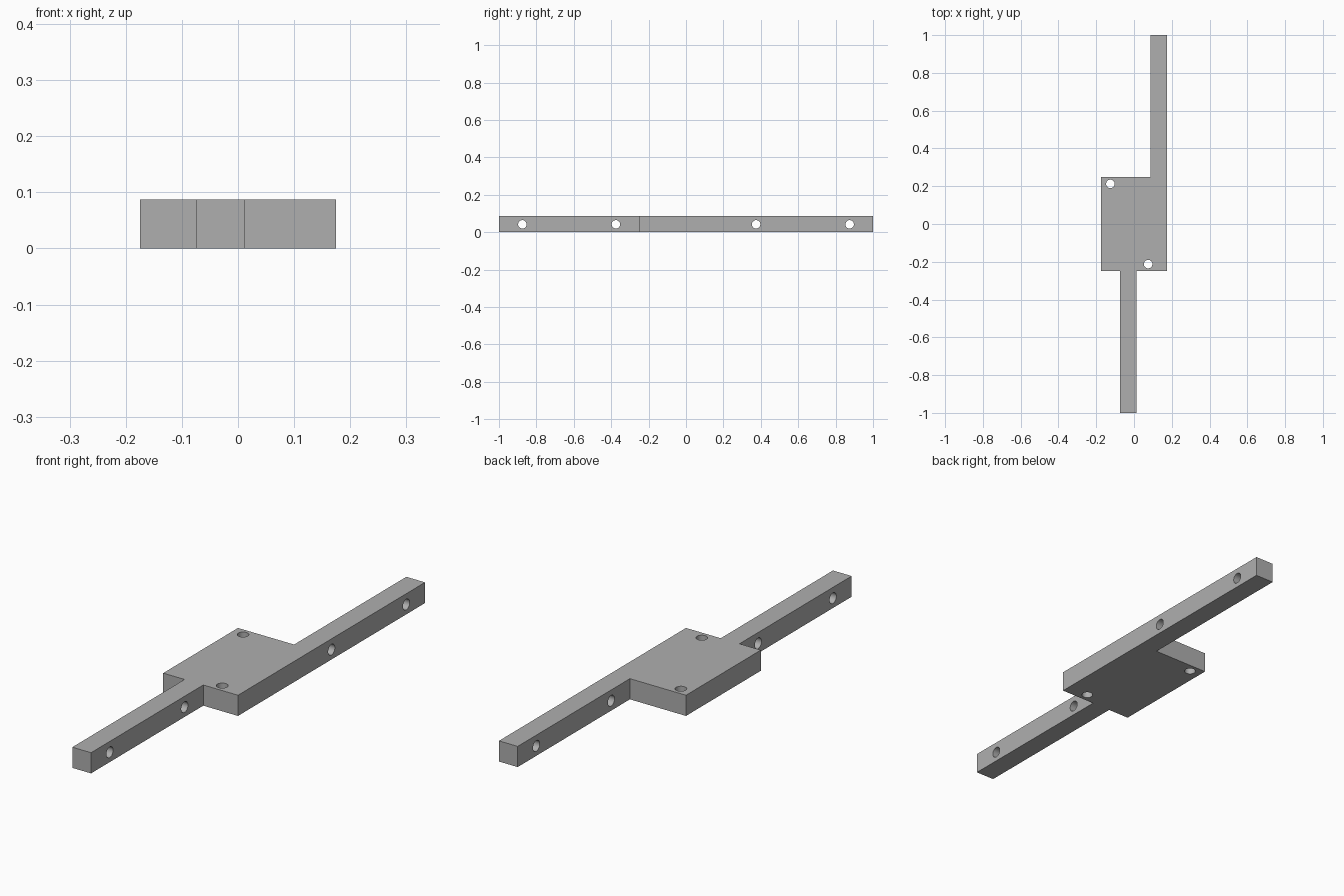
import bpy
import bmesh
from math import pi, radians

cube = bpy.data.objects.get("Cube")
if cube:
    bpy.data.objects.remove(cube, do_unlink=True)

THICK = 0.0875
HOLE_R = 0.0225

grey = bpy.data.materials.new("plain grey")
grey.use_nodes = True
colour = (0.43, 0.43, 0.43, 1)
grey.diffuse_color = colour
grey.node_tree.nodes["Principled BSDF"].inputs["Base Color"].default_value = colour

# Plate with an arm at each end, extruded from one outline
outline = [(-0.175, -0.25), (-0.075, -0.25), (-0.075, -1), (0.0125, -1),
           (0.0125, -0.25), (0.175, -0.25), (0.175, 1), (0.0875, 1),
           (0.0875, 0.25), (-0.175, 0.25)]
bm = bmesh.new()
base = bm.faces.new([bm.verts.new((x, y, 0)) for x, y in outline])
top = bmesh.ops.extrude_face_region(bm, geom=[base])["geom"]
bmesh.ops.translate(bm, vec=(0, 0, THICK),
                    verts=[v for v in top if isinstance(v, bmesh.types.BMVert)])
bmesh.ops.recalc_face_normals(bm, faces=bm.faces)
mesh = bpy.data.meshes.new("mounting_plate")
bm.to_mesh(mesh)
bm.free()
plate = bpy.data.objects.new("mounting_plate", mesh)
bpy.context.collection.objects.link(plate)
mesh.materials.append(grey)


def drill(location, rotation=(0, 0, 0)):
    """Cut a round through hole in the plate."""
    bpy.ops.mesh.primitive_cylinder_add(vertices=32, radius=HOLE_R, depth=0.3,
                                        location=location, rotation=rotation)
    cutter = bpy.context.object
    cutter.name = "hole_cutter"
    cutter.hide_render = True
    cutter.data.materials.append(grey)
    cut = plate.modifiers.new("hole", "BOOLEAN")
    cut.operation = "DIFFERENCE"
    cut.solver = "EXACT"
    cut.object = cutter
    bpy.context.view_layer.objects.active = plate
    bpy.ops.object.modifier_apply(modifier=cut.name)
    bpy.data.objects.remove(cutter, do_unlink=True)


# Upright holes in opposite plate corners
for x, y in [(-0.125, 0.2125), (0.075, -0.2125)]:
    drill((x, y, THICK / 2))

# Cross holes through the arms
for arm_x, side in [(-0.03125, -1), (0.13125, 1)]:
    for y in (0.375, 0.875):
        drill((arm_x, side * y, THICK / 2 - 0.002), (0, pi / 2, 0))

bpy.ops.object.select_all(action="DESELECT")
plate.select_set(True)
bpy.context.view_layer.objects.active = plate
bpy.ops.object.shade_smooth_by_angle(angle=radians(30))
